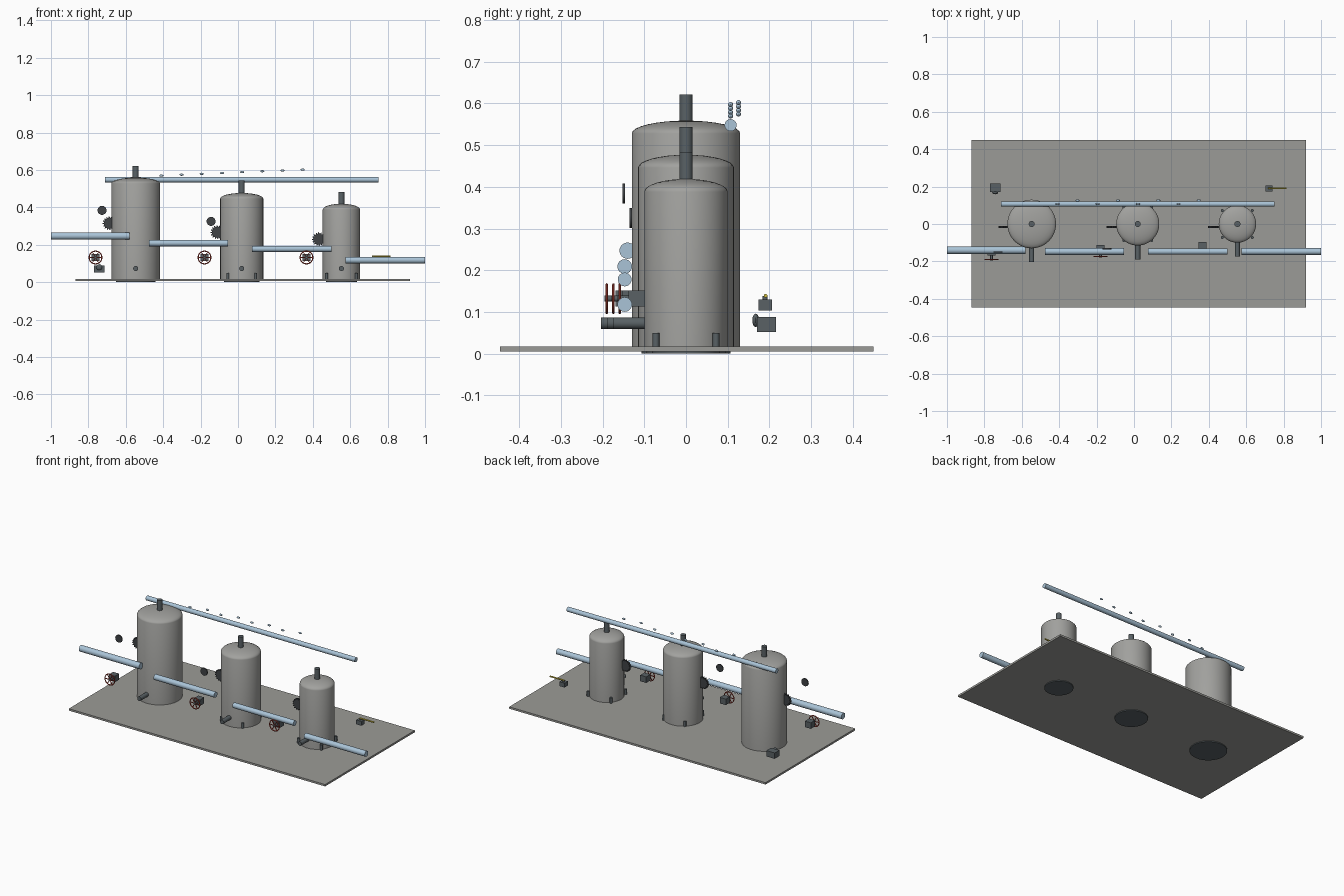
import bpy, bmesh, math
from mathutils import Vector, Matrix

if "Cube" in bpy.data.objects:
    bpy.data.objects.remove(bpy.data.objects["Cube"])


def material(name, rgb):
    m = bpy.data.materials.new(name)
    m.diffuse_color = (*rgb, 1)
    m.use_nodes = True
    m.node_tree.nodes["Principled BSDF"].inputs["Base Color"].default_value = m.diffuse_color
    return m


TANK = material("tank grey", (0.36, 0.36, 0.345))
SLAB = material("concrete grey", (0.33, 0.33, 0.31))
BLUE = material("pipe blue", (0.40, 0.55, 0.68))
DARK = material("dark steel", (0.10, 0.12, 0.13))
BLACK = material("black iron", (0.05, 0.055, 0.06))
RED = material("valve red", (0.50, 0.06, 0.04))
YELLOW = material("lever yellow", (0.62, 0.50, 0.05))
AXIS = {'x': Vector((1, 0, 0)), 'y': Vector((0, 1, 0)), 'z': Vector((0, 0, 1))}


def finish(bm, name, mat):
    bmesh.ops.recalc_face_normals(bm, faces=bm.faces)
    me = bpy.data.meshes.new(name)
    bm.to_mesh(me)
    bm.free()
    me.materials.append(mat)
    ob = bpy.data.objects.new(name, me)
    bpy.context.collection.objects.link(ob)
    bpy.ops.object.select_all(action='DESELECT')
    ob.select_set(True)
    bpy.context.view_layer.objects.active = ob
    bpy.ops.object.shade_smooth_by_angle(angle=math.radians(35))
    return ob


def rod(name, mat, centre, r, length, axis='z', n=24):
    bm = bmesh.new()
    rot = AXIS['z'].rotation_difference(AXIS[axis]).to_matrix().to_4x4()
    bmesh.ops.create_cone(bm, cap_ends=True, segments=n, radius1=r, radius2=r,
                          depth=length, matrix=Matrix.Translation(centre) @ rot)
    return finish(bm, name, mat)


def box(name, mat, centre, size):
    bm = bmesh.new()
    bmesh.ops.create_cube(bm, size=1, matrix=Matrix.Translation(centre) @ Matrix.Diagonal((*size, 1)))
    return finish(bm, name, mat)


def ellipsoid(name, mat, centre, radii):
    bm = bmesh.new()
    bmesh.ops.create_uvsphere(bm, u_segments=16, v_segments=10, radius=1,
                              matrix=Matrix.Translation(centre) @ Matrix.Diagonal((*radii, 1)))
    return finish(bm, name, mat)


def lathe(name, mat, x, profile, n=48):
    bm = bmesh.new()
    vs = [bm.verts.new((r, 0, z)) for r, z in profile]
    es = [bm.edges.new(p) for p in zip(vs, vs[1:])]
    bmesh.ops.spin(bm, geom=vs + es, cent=(0, 0, 0), axis=(0, 0, 1), angle=2 * math.pi, steps=n)
    bmesh.ops.remove_doubles(bm, verts=bm.verts, dist=1e-5)
    bmesh.ops.translate(bm, verts=bm.verts, vec=(x, 0, 0))
    return finish(bm, name, mat)


def gear(name, x, y, z, r, teeth=16, depth=0.012):
    bm = bmesh.new()
    ring = []
    for i in range(teeth * 4):
        a = 2 * math.pi * i / (teeth * 4)
        rad = r if i % 4 < 2 else r * 0.8
        ring.append(bm.verts.new((x + rad * math.cos(a), y - depth / 2, z + rad * math.sin(a))))
    face = bm.faces.new(ring)
    ext = bmesh.ops.extrude_face_region(bm, geom=[face])['geom']
    bmesh.ops.translate(bm, verts=[v for v in ext if isinstance(v, bmesh.types.BMVert)], vec=(0, depth, 0))
    return finish(bm, name, BLACK)


def wheel(name, x, y, z, r=0.034):
    # rim
    bpy.ops.mesh.primitive_torus_add(location=(x, y, z), rotation=(math.pi / 2, 0, 0), major_radius=r,
                                     minor_radius=0.003, major_segments=32, minor_segments=8)
    rim = bpy.context.object
    rim.name = name + "_rim"
    rim.data.materials.append(RED)
    bpy.ops.object.shade_smooth_by_angle()
    # spokes, spindle and valve body
    for k in range(3):
        s = box(name + "_spoke", RED, (0, 0, 0), (2 * r, 0.004, 0.004))
        s.location = (x, y, z)
        s.rotation_euler = (0, k * math.pi / 3, 0)
    rod(name + "_spindle", DARK, (x, y + 0.015, z), 0.007, 0.04, 'y', 16)
    box(name + "_valve_body", DARK, (x, y + 0.042, z), (0.042, 0.042, 0.038))


# Ground slab
box("base_slab", SLAB, (0.025, 0.002, 0.011), (1.79, 0.895, 0.012))

# Tanks: centre x, radius, shoulder height, stack top, leg offsets
tanks = [(-0.547, 0.130, 0.528, 0.622, (0.072, 0.072), (-0.687, 0.315)),
         (0.020, 0.115, 0.446, 0.543, (0.074, 0.088), (-0.110, 0.267)),
         (0.553, 0.100, 0.388, 0.483, (0.080, 0.072), (0.433, 0.230))]
for x, r, h, top, (lx, ly), (gx, gz) in tanks:
    dome = [(r * math.cos(a), h + 0.031 * math.sin(a)) for a in [math.pi / 2 * i / 8 for i in range(9)]]
    dome[-1] = (0, h + 0.031)
    lathe("tank", TANK, x, [(0, 0.012), (r, 0.012)] + dome)
    rod("tank_foundation", DARK, (x, 0, 0.006), r * 0.82, 0.012, 'z', 32)
    rod("top_stack", DARK, (x, 0, (h + top) / 2), 0.016, top - h, 'z')
    rod("drain_pipe", DARK, (x, -r - 0.016, 0.073), 0.0135, 0.116, 'y')
    for sx in (-1, 1):
        for sy in (-1, 1):
            rod("tank_leg", DARK, (x + sx * lx, sy * ly, 0.031), 0.008, 0.038, 'z', 12)
    gear("side_gear", gx, -0.016, gz, 0.037)

# Stepped front pipes: x start, x end, y, z, radius
for x0, x1, y, z, r in [(-1.0, -0.58, -0.140, 0.247, 0.0195), (-0.475, -0.053, -0.147, 0.209, 0.0175),
                        (0.075, 0.50, -0.147, 0.178, 0.0165), (0.575, 1.0, -0.147, 0.118, 0.0175)]:
    rod("front_pipe", BLUE, ((x0 + x1) / 2, y, z), r, x1 - x0, 'x')

# Upper rear pipe with rising row of droplets
rod("upper_pipe", BLUE, (0.02, 0.107, 0.548), 0.0145, 1.46, 'x')
for i in range(8):
    ellipsoid("droplet", BLUE, (-0.41 + 0.108 * i, 0.107 + 0.019 * (i % 2), 0.570 + 0.0046 * i),
              (0.011, 0.006, 0.006))

# Round gauges
for x, y, z in [(-0.727, -0.149, 0.384), (-0.144, -0.132, 0.325)]:
    rod("gauge", BLACK, (x, y, z), 0.024, 0.006, 'y', 32)

# Handwheel valves
for x, y in [(-0.762, -0.190), (-0.179, -0.174), (0.366, -0.159)]:
    wheel("handwheel", x, y, 0.132)

# Rear control box with knob
box("control_box", DARK, (-0.742, 0.193, 0.070), (0.058, 0.046, 0.037))
ellipsoid("control_knob", DARK, (-0.742, 0.167, 0.080), (0.016, 0.008, 0.016))

# Rear lever switch
box("lever_box", DARK, (0.722, 0.190, 0.117), (0.037, 0.033, 0.027))
rod("lever_pivot", DARK, (0.722, 0.190, 0.132), 0.006, 0.012, 'z', 16)
rod("lever_arm", YELLOW, (0.766, 0.191, 0.139), 0.0045, 0.100, 'x', 12)
